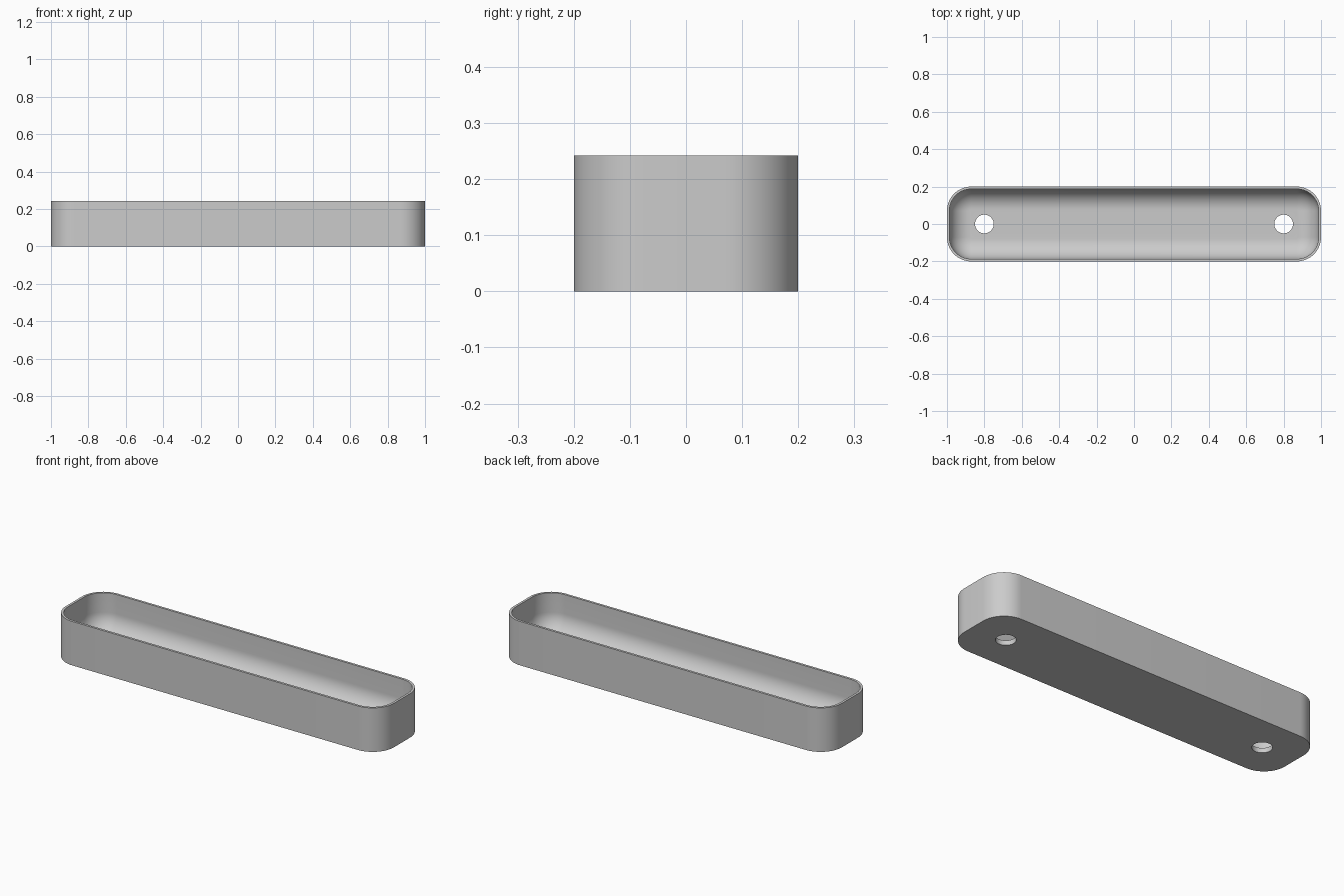
import bpy, bmesh, math

old = bpy.data.objects.get("Cube")
if old:
    bpy.data.objects.remove(old)

HALF_X, HALF_Y, HEIGHT = 1.0, 0.2, 0.242
CORNER, WALL, FLOOR, FILLET = 0.13, 0.013, 0.026, 0.11
ARC = 16

grey = bpy.data.materials.new("plain grey")
grey.use_nodes = True
colour = (0.6, 0.6, 0.6, 1)
grey.diffuse_color = colour
grey.node_tree.nodes["Principled BSDF"].inputs["Base Color"].default_value = colour


def rounded_ring(bm, inset, z):
    """Rounded rectangle of vertices, moved inward by inset."""
    r = CORNER - inset
    ring = []
    for q, (sx, sy) in enumerate([(1, 1), (-1, 1), (-1, -1), (1, -1)]):
        for i in range(ARC + 1):
            a = (q + i / ARC) * math.pi / 2
            ring.append(bm.verts.new((sx * (HALF_X - CORNER) + r * math.cos(a),
                                      sy * (HALF_Y - CORNER) + r * math.sin(a), z)))
    return ring


# Tray section: outer wall, rim, inner wall, then a hollow fillet to the floor
profile = [(0, 0), (0, HEIGHT), (WALL, HEIGHT)]
for i in range(ARC + 1):
    a = i / ARC * math.pi / 2
    profile.append((WALL + FILLET * (1 - math.cos(a)),
                    FLOOR + FILLET * (1 - math.sin(a))))

bm = bmesh.new()
rings = [rounded_ring(bm, d, z) for d, z in profile]
for low, high in zip(rings, rings[1:]):
    for i in range(len(low)):
        j = (i + 1) % len(low)
        bm.faces.new((low[i], low[j], high[j], high[i]))
bm.faces.new(rings[0][::-1])
bm.faces.new(rings[-1])
mesh = bpy.data.meshes.new("tray")
bm.to_mesh(mesh)
bm.free()
tray = bpy.data.objects.new("tray", mesh)
bpy.context.collection.objects.link(tray)
mesh.materials.append(grey)

# Drain holes through the floor
cutters = []
for side, x in (("left", 0.8), ("right", -0.8)):
    bpy.ops.mesh.primitive_cylinder_add(vertices=48, radius=0.05, depth=0.2,
                                        location=(x, 0, 0))
    cutter = bpy.context.object
    cutter.name = side + "_hole_cutter"
    cutter.data.materials.append(grey)
    cutter.hide_render = True
    cutters.append(cutter)
    cut = tray.modifiers.new(side + " hole", 'BOOLEAN')
    cut.operation = 'DIFFERENCE'
    cut.solver = 'EXACT'
    cut.object = cutter

# Bake the holes, then drop the cutters
bpy.ops.object.select_all(action='DESELECT')
tray.select_set(True)
bpy.context.view_layer.objects.active = tray
for name in [m.name for m in tray.modifiers]:
    bpy.ops.object.modifier_apply(modifier=name)
for cutter in cutters:
    bpy.data.objects.remove(cutter)
bpy.ops.object.shade_smooth_by_angle(angle=math.radians(30))
